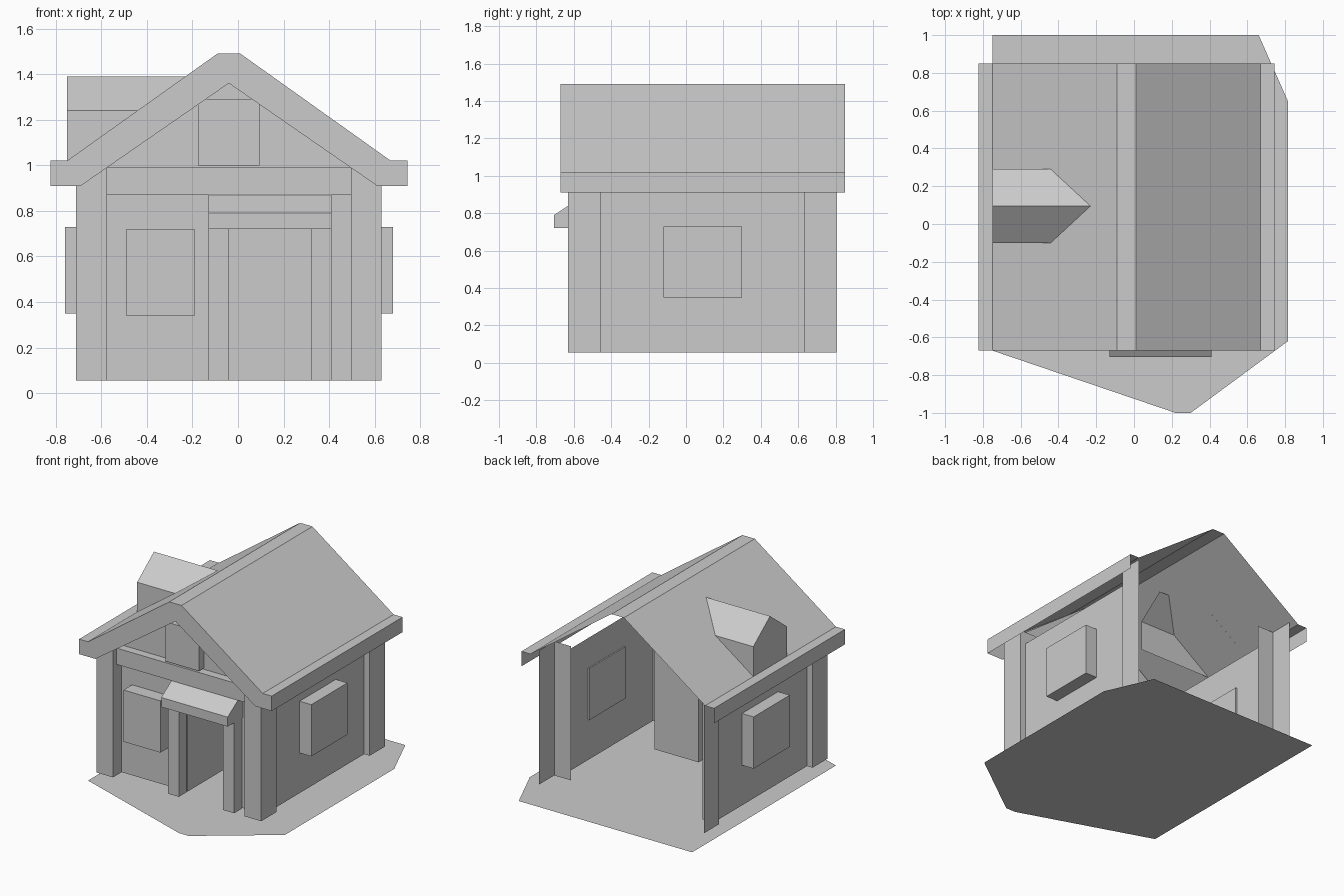
import bpy, bmesh

cube = bpy.data.objects.get("Cube")
if cube:
    bpy.data.objects.remove(cube, do_unlink=True)

grey = bpy.data.materials.new("plain grey")
grey.use_nodes = True
grey.diffuse_color = (0.6, 0.6, 0.6, 1)
grey.node_tree.nodes["Principled BSDF"].inputs["Base Color"].default_value = (0.6, 0.6, 0.6, 1)

MID = -0.04          # centre line of the house
BASE = 0.055         # foot of the walls
FRONT = -0.53        # front wall plane


def panels(name, *polygons):
    """Flat polygons joined into one object."""
    bm = bmesh.new()
    for polygon in polygons:
        bm.faces.new([bm.verts.new(p) for p in polygon])
    bmesh.ops.remove_doubles(bm, verts=bm.verts, dist=0.0005)
    bmesh.ops.recalc_face_normals(bm, faces=bm.faces)
    mesh = bpy.data.meshes.new(name)
    bm.to_mesh(mesh)
    bm.free()
    mesh.materials.append(grey)
    obj = bpy.data.objects.new(name, mesh)
    bpy.context.collection.objects.link(obj)
    return obj


def rect_x(x, y0, y1, z0, z1):
    return [(x, y0, z0), (x, y1, z0), (x, y1, z1), (x, y0, z1)]


def rect_y(y, x0, x1, z0, z1):
    return [(x0, y, z0), (x1, y, z0), (x1, y, z1), (x0, y, z1)]


def rect_z(z, x0, x1, y0, y1):
    return [(x0, y0, z), (x1, y0, z), (x1, y1, z), (x0, y1, z)]


def box(name, x0, x1, y0, y1, z0, z1):
    return panels(name,
                  rect_x(x0, y0, y1, z0, z1), rect_x(x1, y0, y1, z0, z1),
                  rect_y(y0, x0, x1, z0, z1), rect_y(y1, x0, x1, z0, z1),
                  rect_z(z0, x0, x1, y0, y1), rect_z(z1, x0, x1, y0, y1))


def strip(profile, y0, y1):
    """Open x-z profile swept along y."""
    return [[(a[0], y0, a[1]), (b[0], y0, b[1]), (b[0], y1, b[1]), (a[0], y1, a[1])]
            for a, b in zip(profile, profile[1:])]


def gabled(half):
    """Mirror half a profile about the centre line."""
    return [(MID - d, z) for d, z in half] + [(MID + d, z) for d, z in reversed(half) if d]


# Ground plate
ground = [(-0.75, 1), (-0.75, -0.67), (0.22, -1), (0.3, -1),
          (0.815, -0.62), (0.815, 0.65), (0.66, 1)]
panels("ground", [(x, y, 0) for x, y in ground])

# Roof shell, open underneath and at the back
outer = gabled([(0.783, 0.91), (0.783, 1.02), (0.71, 1.02), (0.05, 1.49)])
inner = gabled([(0.783, 0.91), (0.65, 0.91), (0, 1.36)])
panels("roof", *strip(outer, -0.67, 0.85))

# Front gable board with its soffit
halves = []
for s in (-1, 1):
    board = [(0.783, 0.91), (0.783, 1.02), (0.71, 1.02), (0.05, 1.49),
             (0, 1.49), (0, 1.36), (0.65, 0.91)]
    halves.append([(MID + s * d, -0.67, z) for d, z in board])
panels("gable_board", *halves)
panels("gable_soffit", *strip(inner[1:-1], -0.67, FRONT))

# Side walls, posts and side windows
for s, side in ((-1, "right"), (1, "left")):
    wall, inside, outside = (MID + s * d for d in (0.625, 0.535, 0.67))
    panels(side + "_wall", rect_x(wall, FRONT, 0.63, BASE, 0.95))
    box(side + "_front_post", min(inside, outside), max(inside, outside),
        -0.63, -0.455, BASE, 1.04)
    panels(side + "_back_post", rect_x(outside, 0.63, 0.805, BASE, 1.04),
           rect_y(0.63, inside, outside, BASE, 1.04))
    window = sorted((MID + s * 0.615, MID + s * 0.72))
    box(side + "_window", *window, -0.12, 0.3, 0.35, 0.73)

# Front wall around the doorway, with the gable above
gable = gabled([(0.625, 0.87), (0.625, 1.05), (0.05, 1.47)])
panels("front_wall",
       rect_y(FRONT, MID - 0.625, MID, BASE, 0.87),
       rect_y(FRONT, 0.32, MID + 0.625, BASE, 0.87),
       rect_y(FRONT, MID, 0.32, 0.72, 0.87),
       [(x, FRONT, z) for x, z in gable])
box("front_beam", -0.575, 0.495, -0.59, FRONT, 0.87, 0.99)
box("front_window", -0.49, -0.19, -0.63, FRONT, 0.34, 0.72)
box("gable_window", -0.175, 0.095, -0.59, FRONT, 1.0, 1.29)

# Deep entrance passage, closed by the door
panels("entrance",
       rect_x(MID, FRONT, -0.09, BASE, 0.87),
       rect_x(0.32, FRONT, -0.09, BASE, 0.87),
       rect_y(-0.09, MID, 0.32, BASE, 0.87),
       rect_z(0.72, MID, 0.32, FRONT, -0.09),
       rect_z(0.87, MID, 0.32, FRONT, -0.09))

# Porch posts and canopy
for x, side in ((-0.13, "right"), (0.32, "left")):
    box(side + "_porch_post", x, x + 0.09, -0.63, -0.54, BASE, 0.72)
canopy = [(-0.705, 0.72), (-0.705, 0.79), (-0.585, 0.87), (FRONT, 0.87), (FRONT, 0.72)]
panels("canopy",
       *[[(x, y, z) for y, z in canopy] for x in (-0.13, 0.41)],
       *[[(-0.13, *a), (0.41, *a), (0.41, *b), (-0.13, *b)]
         for a, b in zip(canopy, canopy[1:] + canopy[:1])])

# Dormer: one side stops at the roof, the other runs on inside
X, LOW, EAVE, TOP, PEAK = -0.75, 1.02, 1.24, 1.39, 0.095
near, far, end = 0.29, -0.1, -0.15
panels("dormer",
       [(X, far, LOW), (X, near, LOW), (X, near, EAVE), (X, PEAK, TOP), (X, far, EAVE)],
       [(X, near, LOW), (-0.44, near, EAVE), (X, near, EAVE)],
       [(X, near, EAVE), (-0.44, near, EAVE), (-0.23, PEAK, TOP), (X, PEAK, TOP)],
       [(X, far, EAVE), (end, far, EAVE), (end, PEAK, TOP), (X, PEAK, TOP)],
       [(X, far, LOW), (end, far, LOW), (end, far, EAVE), (X, far, EAVE)])
